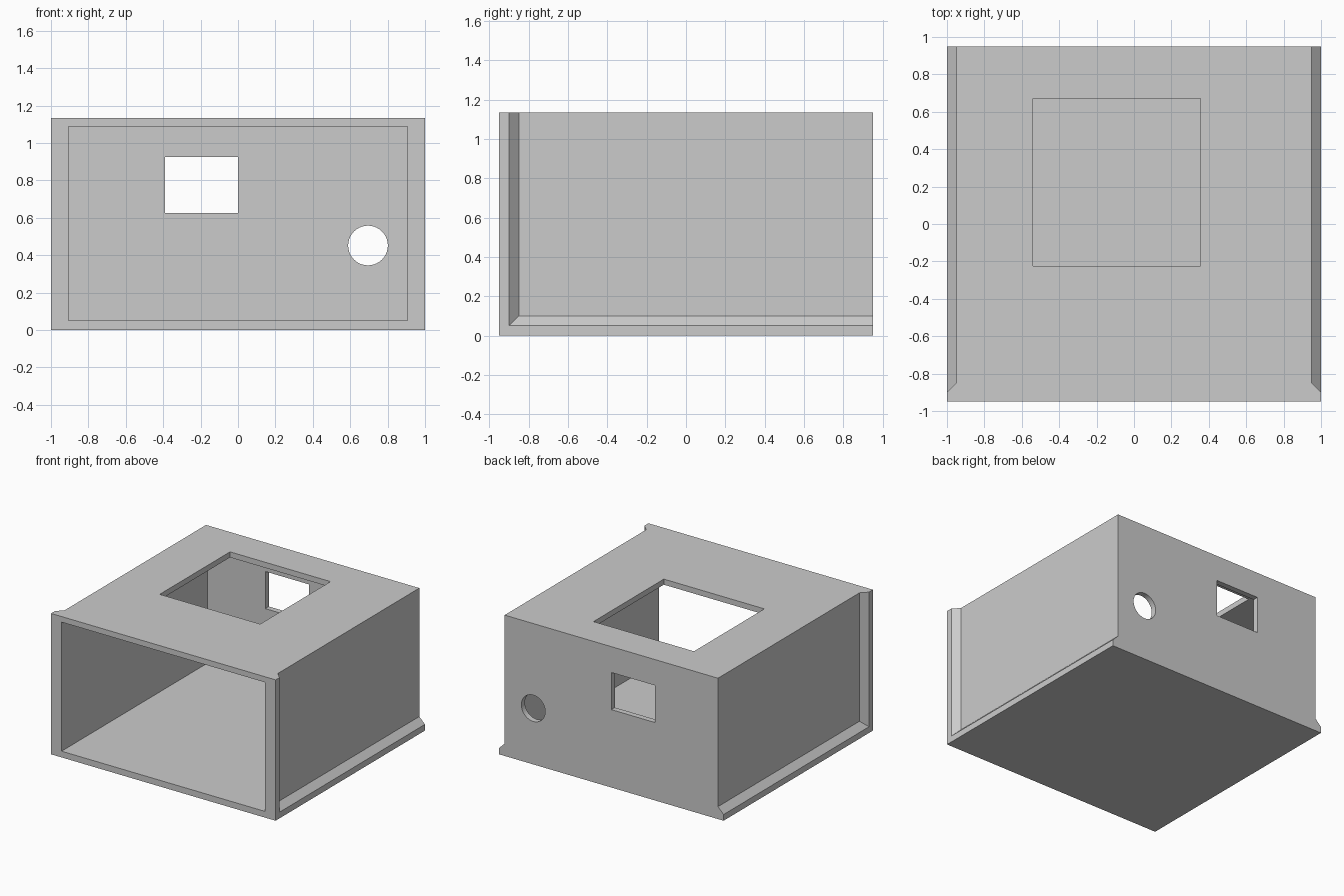
import bpy
import bmesh
from mathutils import Vector

default = bpy.data.objects.get("Cube")
if default:
    bpy.data.objects.remove(default, do_unlink=True)

DEPTH = 0.95     # half depth, front to back
HEIGHT = 1.134
SIDE = 0.95      # side wall outer face
INNER = 0.906    # side wall inner face
WALL = 0.045

grey = bpy.data.materials.new("plain grey")
grey.use_nodes = True
colour = (0.6, 0.6, 0.6, 1)
grey.diffuse_color = colour
grey.node_tree.nodes["Principled BSDF"].inputs["Base Color"].default_value = colour


def to_object(name, bm):
    bmesh.ops.recalc_face_normals(bm, faces=bm.faces)
    mesh = bpy.data.meshes.new(name)
    bm.to_mesh(mesh)
    bm.free()
    mesh.materials.append(grey)
    obj = bpy.data.objects.new(name, mesh)
    bpy.context.collection.objects.link(obj)
    return obj


def box(name, low, high):
    low, high = Vector(low), Vector(high)
    bm = bmesh.new()
    bmesh.ops.create_cube(bm, size=1)
    for v in bm.verts:
        v.co = (low + high) / 2 + v.co * (high - low)
    return to_object(name, bm)


def side_recess(name, side):
    # Tapered block that leaves a chamfered rim at the front and bottom
    bm = bmesh.new()
    loops = []
    for spread in (0, 0.07):
        x = side * (SIDE + spread)
        y, z = 0.1 - DEPTH - spread, 0.1 - spread
        corners = ((y, z), (1.2, z), (1.2, 1.4), (y, 1.4))
        loops.append([bm.verts.new((x, cy, cz)) for cy, cz in corners])
    inner, outer = loops
    bm.faces.new(inner)
    bm.faces.new(outer)
    for i in range(4):
        j = (i + 1) % 4
        bm.faces.new((inner[i], inner[j], outer[j], outer[i]))
    return to_object(name, bm)


def round_cutter(name, x, z, radius):
    bpy.ops.mesh.primitive_cylinder_add(vertices=64, radius=radius, depth=0.4,
                                        location=(x, DEPTH, z), rotation=(1.5707963, 0, 0))
    obj = bpy.context.object
    obj.name = name
    obj.data.materials.append(grey)
    return obj


# Solid housing block, then everything cut out of it
housing = box("housing", (-1, -DEPTH, 0), (1, DEPTH, HEIGHT))
cutters = [
    side_recess("left_recess", 1),
    side_recess("right_recess", -1),
    box("cavity", (-INNER, -1.2, 0.05), (INNER, DEPTH - WALL, HEIGHT - WALL)),
    box("roof_opening", (-0.54, -0.225, 0.9), (0.355, 0.67, 1.4)),
    box("back_window", (-0.39, 0.7, 0.627), (0, 1.2, 0.926)),
    round_cutter("back_port", 0.695, 0.452, 0.106),
]
for cutter in cutters:
    cutter.hide_render = True
    cut = housing.modifiers.new(cutter.name, "BOOLEAN")
    cut.operation = "DIFFERENCE"
    cut.solver = "EXACT"
    cut.object = cutter

# Apply the cuts, then drop the helpers
bpy.ops.object.select_all(action="DESELECT")
bpy.context.view_layer.objects.active = housing
housing.select_set(True)
for name in [m.name for m in housing.modifiers]:
    bpy.ops.object.modifier_apply(modifier=name)
for cutter in cutters:
    bpy.data.objects.remove(cutter, do_unlink=True)

# Round port wall is smooth, all corners stay sharp
bpy.ops.object.shade_smooth_by_angle(angle=0.5)
